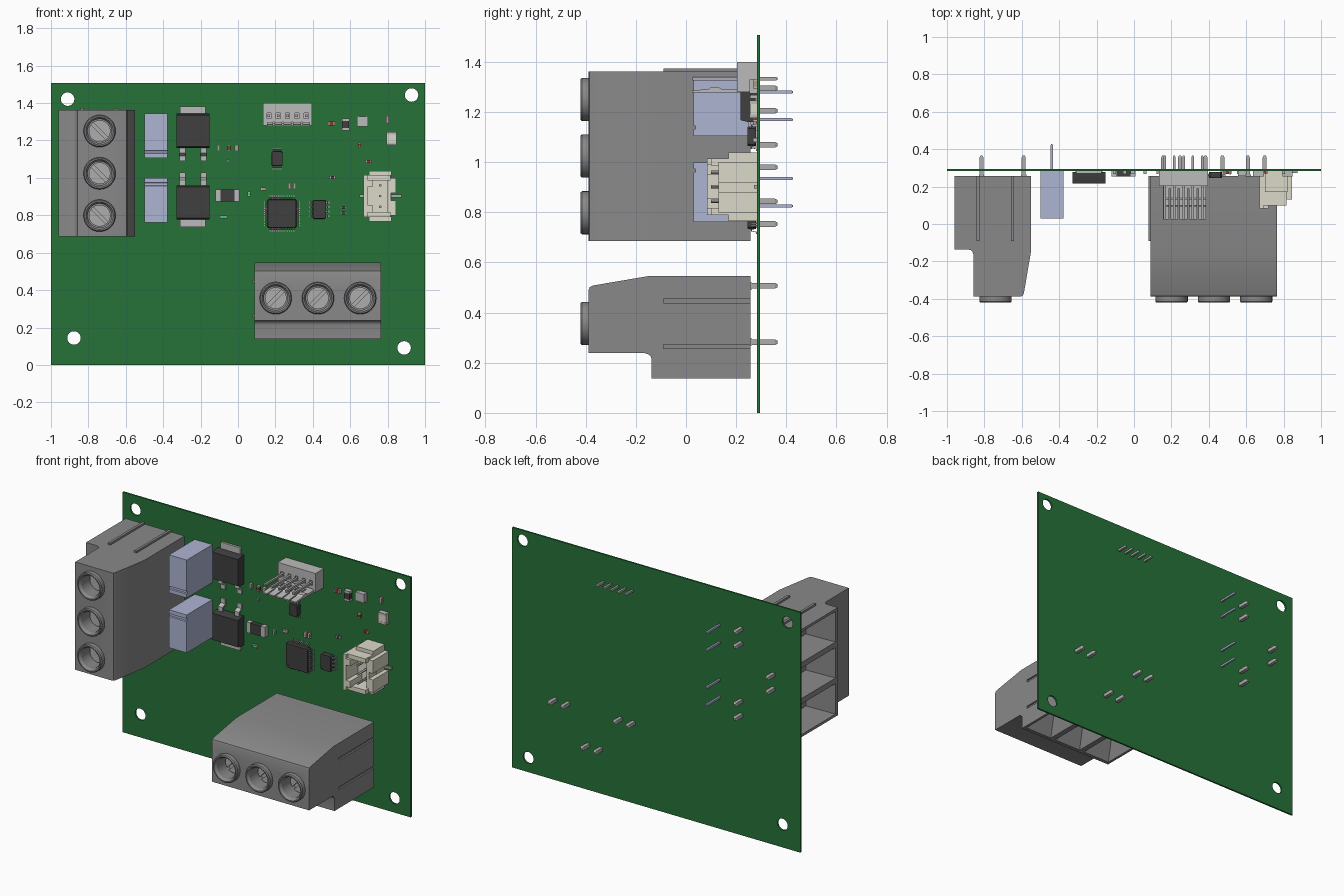
import bpy, bmesh, math
from mathutils import Matrix, Vector

if "Cube" in bpy.data.objects:
    bpy.data.objects.remove(bpy.data.objects["Cube"])

BACK = 0.284  # component face of the board


def material(name, r, g, b):
    m = bpy.data.materials.new(name)
    m.diffuse_color = (r, g, b, 1)
    m.use_nodes = True
    m.node_tree.nodes["Principled BSDF"].inputs["Base Color"].default_value = m.diffuse_color
    return m


GREEN = material("board_green", 0.02, 0.17, 0.04)
GREY = material("housing_grey", 0.25, 0.25, 0.25)
DARK = material("chip_dark", 0.05, 0.05, 0.05)
METAL = material("metal", 0.42, 0.42, 0.42)
LIGHT = material("light_grey", 0.5, 0.5, 0.5)
CREAM = material("cream", 0.72, 0.7, 0.58)
BLUE = material("blue_grey", 0.42, 0.46, 0.65)
LED = material("led_green", 0.05, 0.55, 0.2)
RED = material("dark_red", 0.25, 0.04, 0.02)
TAN = material("tan", 0.42, 0.33, 0.24)


def finish(bm, name, mat=None):
    bmesh.ops.recalc_face_normals(bm, faces=bm.faces)
    me = bpy.data.meshes.new(name)
    bm.to_mesh(me)
    bm.free()
    ob = bpy.data.objects.new(name, me)
    bpy.context.collection.objects.link(ob)
    if mat:
        me.materials.append(mat)
    return ob


def box(bm, x0, x1, y0, y1, z0, z1):
    m = Matrix.Translation(((x0 + x1) / 2, (y0 + y1) / 2, (z0 + z1) / 2))
    bmesh.ops.create_cube(bm, size=1, matrix=m @ Matrix.Diagonal((x1 - x0, y1 - y0, z1 - z0, 1)))


def boxes(name, mat, *dims):
    bm = bmesh.new()
    for d in dims:
        box(bm, *d)
    return finish(bm, name, mat)


def cyl(bm, x, z, r, y0, y1, seg=32):
    m = Matrix.Translation((x, (y0 + y1) / 2, z)) @ Matrix.Rotation(math.pi / 2, 4, 'X')
    bmesh.ops.create_cone(bm, cap_ends=True, segments=seg, radius1=r, radius2=r, depth=y1 - y0, matrix=m)


def prism(bm, pts, x0, x1, m=Matrix()):
    """Extrude a (y, z) outline along x."""
    a, b = [[bm.verts.new(m @ Vector((x, y, z))) for y, z in pts] for x in (x0, x1)]
    bm.faces.new(a)
    bm.faces.new(b[::-1])
    for i in range(len(pts)):
        j = (i + 1) % len(pts)
        bm.faces.new((a[i], b[i], b[j], a[j]))


def hull(bm, pts):
    bmesh.ops.convex_hull(bm, input=[bm.verts.new(p) for p in pts])


def cut(ob, bm):
    cutter = finish(bm, "cutter")
    mod = ob.modifiers.new("cut", 'BOOLEAN')
    mod.operation, mod.object, mod.solver = 'DIFFERENCE', cutter, 'EXACT'
    me = bpy.data.meshes.new_from_object(ob.evaluated_get(bpy.context.evaluated_depsgraph_get()))
    ob.modifiers.clear()
    ob.data = me
    bpy.data.objects.remove(cutter)


def pin(bm, x, z, w, y0, y1):
    """Square pin with a tapered tip toward +y."""
    box(bm, x - w, x + w, y0, y1 - w, z - w, z + w)
    hull(bm, [(x + s * k, y, z + t * k) for y, k in ((y1 - w, w), (y1, w * 0.5)) for s in (-1, 1) for t in (-1, 1)])


def gull_legs(bm, cx, cz, half, n, pitch, w, length, sides, top=0.262, th=0.006):
    p = [(top, -0.005), (top, length * .4), (BACK - th, length * .6), (BACK - th, length),
         (BACK, length), (BACK, length * .5), (top + th, length * .3), (top + th, -0.005)]
    for ang in sides:
        for i in range(n):
            u = (i - (n - 1) / 2) * pitch
            m = (Matrix.Translation((cx, 0, cz)) @ Matrix.Rotation(math.radians(ang), 4, 'Y')
                 @ Matrix.Translation((u, 0, half)))
            prism(bm, p, -w / 2, w / 2, m)


# Board with four mounting holes
board = boxes("circuit_board", GREEN, (-1, 1, BACK, 0.295, 0, 1.507))
bm = bmesh.new()
for x, z in ((-.911, 1.421), (.928, 1.443), (-.877, .144), (.888, .091)):
    cyl(bm, x, z, 0.036, 0.2, 0.4)
cut(board, bm)

# Terminal block, built once around its own centre
L, P = 0.338, 0.226
bm = bmesh.new()
prism(bm, [(.257, .205), (-.143, .205), (-.372, .166), (-.384, .16), (-.388, .15), (-.388, -.104), (-.163, -.104),
           (-.148, -.109), (-.14, -.118), (-.137, -.13), (-.137, -.204), (.257, -.204)], -L, L)
body = finish(bm, "terminal_housing", GREY)
bm = bmesh.new()
for u in (-P, 0, P):
    cyl(bm, u, 0.015, 0.064, -0.45, -0.25)
    hull(bm, [(u + s * a, .055 + t * b, v) for v, a, b in ((-.23, .104, .185), (-.06, .05, .08))
              for s in (-1, 1) for t in (-1, 1)])
for v in (.105, -.078):
    box(bm, L - .01, L + .05, -.09, .3, v - .008, v + .008)
cut(body, bm)
parts = [body, boxes("terminal_ribs", GREY, *[(-L - .012, -L + .002, -.09, .257, v - .008, v + .008)
                                              for v in (.105, -.078)])]
collars, screws, slots, pins = [bmesh.new() for _ in range(4)]
for u in (-P, 0, P):
    ring = [(.086, -.387), (.086, -.415), (.081, -.421), (.074, -.421), (.064, -.405), (.064, -.387)]
    rows = [[collars.verts.new((u + r * math.cos(a), y, .015 + r * math.sin(a))) for r, y in ring]
            for a in (k * math.tau / 32 for k in range(32))]
    for k in range(32):
        a, b = rows[k], rows[(k + 1) % 32]
        for i in range(6):
            j = (i + 1) % 6
            collars.faces.new((a[i], a[j], b[j], b[i]))
    cyl(screws, u, .015, .058, -.33, -.249)
    m = Matrix.Translation((u, -.34, .015)) @ Matrix.Rotation(math.radians(-45), 4, 'Y')
    bmesh.ops.create_cube(slots, size=1, matrix=m @ Matrix.Diagonal((.14, .06, .018, 1)))
    for s in (-.045, .045):
        v = -.06 if u == 0 else .165
        pin(pins, u + s, v, .011, .25, .366)
        box(pins, u + s - .016, u + s + .016, .25, .264, v - .014, v + .014)
parts.append(finish(collars, "screw_collars", GREY))
screw = finish(screws, "terminal_screws", METAL)
cut(screw, slots)
parts += [screw, finish(pins, "terminal_pins", METAL)]
for ob in parts:
    twin = ob.copy()
    twin.name = "left_" + ob.name
    bpy.context.collection.objects.link(twin)
    twin.matrix_world = Matrix.Translation((-.755, 0, 1.0245)) @ Matrix.Rotation(math.pi / 2, 4, 'Y')
    ob.name = "lower_" + ob.name
    ob.matrix_world = Matrix.Translation((.4275, 0, .342))

# Two box capacitors and two power transistors, mirrored vertically
for tag, cap_z, tr_z, s in (("upper", 1.2245, 1.2515, 1), ("lower", .88, .868, -1)):
    bm = bmesh.new()
    prism(bm, [(y, cap_z + s * z) for y, z in ((BACK, -.119), (.03, -.119), (.03, -.095), (.037, -.092),
               (.037, -.08), (.03, -.077), (.03, .119), (BACK, .119))], -.5, -.377)
    finish(bm, tag + "_capacitor", BLUE)
    bm = bmesh.new()
    for d in (-.055, .055):
        pin(bm, -.44, cap_z + d, .006, .27, .427)
    finish(bm, tag + "_capacitor_pins", BLUE)
    bm = bmesh.new()
    h = .0915
    prism(bm, [(.277, -h), (.25, -h), (.217, -h + .008), (.217, h - .008), (.25, h), (.277, h)],
          -.329, -.152, Matrix.Translation((0, 0, tr_z)))
    finish(bm, tag + "_transistor", DARK)
    bm = bmesh.new()
    a, b = sorted((tr_z + s * .05, tr_z + s * .131))
    box(bm, -.31, -.174, .27, BACK, a, b)
    gull_legs(bm, -.241, tr_z, h, 2, .113, .032, .07, [180 if s > 0 else 0], .25, .01)
    finish(bm, tag + "_transistor_leads", LIGHT)

# Chips with gull-wing legs: centre, half sizes, legs
for name, x, z, hx, hz, n, pitch, sides in (
        ("controller_chip", .235, .809, .078, .078, 12, .0115, (0, 90, 180, 270)),
        ("right_chip", .435, .832, .036, .051, 4, .024, (90, 270)),
        ("upper_chip", .209, 1.103, .03, .04, 5, .011, (0, 180))):
    bm = bmesh.new()
    k = .008
    oct_pts = [(hx - k, hz), (hx, hz - k), (hx, k - hz), (hx - k, -hz),
               (k - hx, -hz), (-hx, k - hz), (-hx, hz - k), (k - hx, hz)]
    hull(bm, [(x + px * f, y, z + pz * f) for y, f in ((.246, .95), (.262, 1), (.279, .96)) for px, pz in oct_pts])
    chip = finish(bm, name, DARK)
    bm = bmesh.new()
    cyl(bm, x - hx * .7, z - hz * .7, .007, .2, .249, 16)
    cut(chip, bm)
    bm = bmesh.new()
    gull_legs(bm, x, z, hx if 90 in sides else hz, n, pitch, pitch * .5, .018, sides, .26, .004)
    finish(bm, name + "_legs", METAL)

# Five pin header with locking tongue
header = boxes("pin_header", LIGHT, (.134, .396, .203, BACK, 1.28, 1.4))
bm = bmesh.new()
for i in range(5):
    x = .165 + i * .05
    box(bm, x - .011, x + .011, .19, .212, 1.318, 1.348)
box(bm, .16, .37, .19, .225, 1.287, 1.298)
cut(header, bm)
bm = bmesh.new()
prism(bm, [(.23, 1.278), (.024, 1.278), (.024, 1.286), (.09, 1.292), (.1, 1.3), (.13, 1.3), (.14, 1.292),
           (.23, 1.292)], .155, .385)
tongue = finish(bm, "header_tongue", LIGHT)
bm = bmesh.new()
for i in range(4):
    box(bm, .186 + i * .05, .194 + i * .05, .0, .19, 1.2, 1.35)
cut(tongue, bm)
bm = bmesh.new()
for i in range(5):
    pin(bm, .165 + i * .05, 1.333, .0065, .025, .366)
finish(bm, "header_pins", METAL)

# Cream three pin socket: floor, walls, end flanges, lugs
boxes("cream_socket", CREAM,
      (.69, .82, .2, BACK, .79, 1.015), (.67, .692, .083, BACK, .79, 1.015),
      (.8, .818, .13, BACK, .79, 1.015),
      *[(.68, .815, .1, BACK, c - .014, c + .014) for c in (.804, 1.001)],
      *[(.7, .82, .17, BACK, c - .02, c + .02) for c in (.786, 1.018)],
      *[(.81, .846, .13, BACK, c - .04, c + .04) for c in (.84, .96)],
      *[(.69, .72, .083, .21, c - .02, c + .02) for c in (.835, .97)])
bm = bmesh.new()
for z in (.845, .903, .96):
    cyl(bm, .76, z, .007, .1, BACK, 12)
box(bm, .65, .68, .272, BACK, .896, .91)
box(bm, .81, .873, .272, BACK, .896, .91)
finish(bm, "socket_contacts", METAL)

# Small surface parts: body with a metal cap on both short ends
SMALL = [(-.104, 1.16, .016, .034, TAN), (-.05, 1.16, .018, .034, RED), (-.008, 1.16, .02, .034, TAN),
         (-.053, 1.09, .01, .018, BLUE), (.059, .914, .016, .028, LED), (.136, .941, .03, .016, TAN),
         (.275, .957, .016, .032, TAN), (.302, .957, .016, .032, TAN), (.505, 1.003, .03, .016, DARK),
         (.564, .842, .028, .016, DARK), (.564, .813, .028, .016, DARK), (-.078, .791, .037, .016, LED),
         (.5, 1.291, .038, .022, RED), (.8, 1.313, .016, .038, TAN), (.65, 1.176, .016, .028, RED),
         (.698, 1.088, .032, .016, RED), (.575, 1.286, .04, .064, DARK), (.666, 1.302, .06, .056, LIGHT),
         (.821, 1.211, .055, .07, CREAM), (-.056, .906, .128, .066, DARK)]
for i, (x, z, w, h, mat) in enumerate(SMALL):
    y = BACK - min(.03, .008 + min(w, h) * .5)
    a, b = (w / 2, h / 2)
    boxes(f"small_part_{i + 1}", mat, (x - a * .96, x + a * .96, y + .001, BACK, z - b * .96, z + b * .96))
    if w > h:
        caps = [(x + s * a * .8 - a * .2, x + s * a * .8 + a * .2, y, BACK, z - b, z + b) for s in (-1, 1)]
    else:
        caps = [(x - a, x + a, y, BACK, z + s * b * .8 - b * .2, z + s * b * .8 + b * .2) for s in (-1, 1)]
    boxes(f"small_part_caps_{i + 1}", LIGHT, *caps)

# Smooth the round surfaces, keep edges sharp
for ob in bpy.context.scene.objects:
    ob.select_set(True)
bpy.context.view_layer.objects.active = board
bpy.ops.object.shade_smooth_by_angle(angle=math.radians(30))
